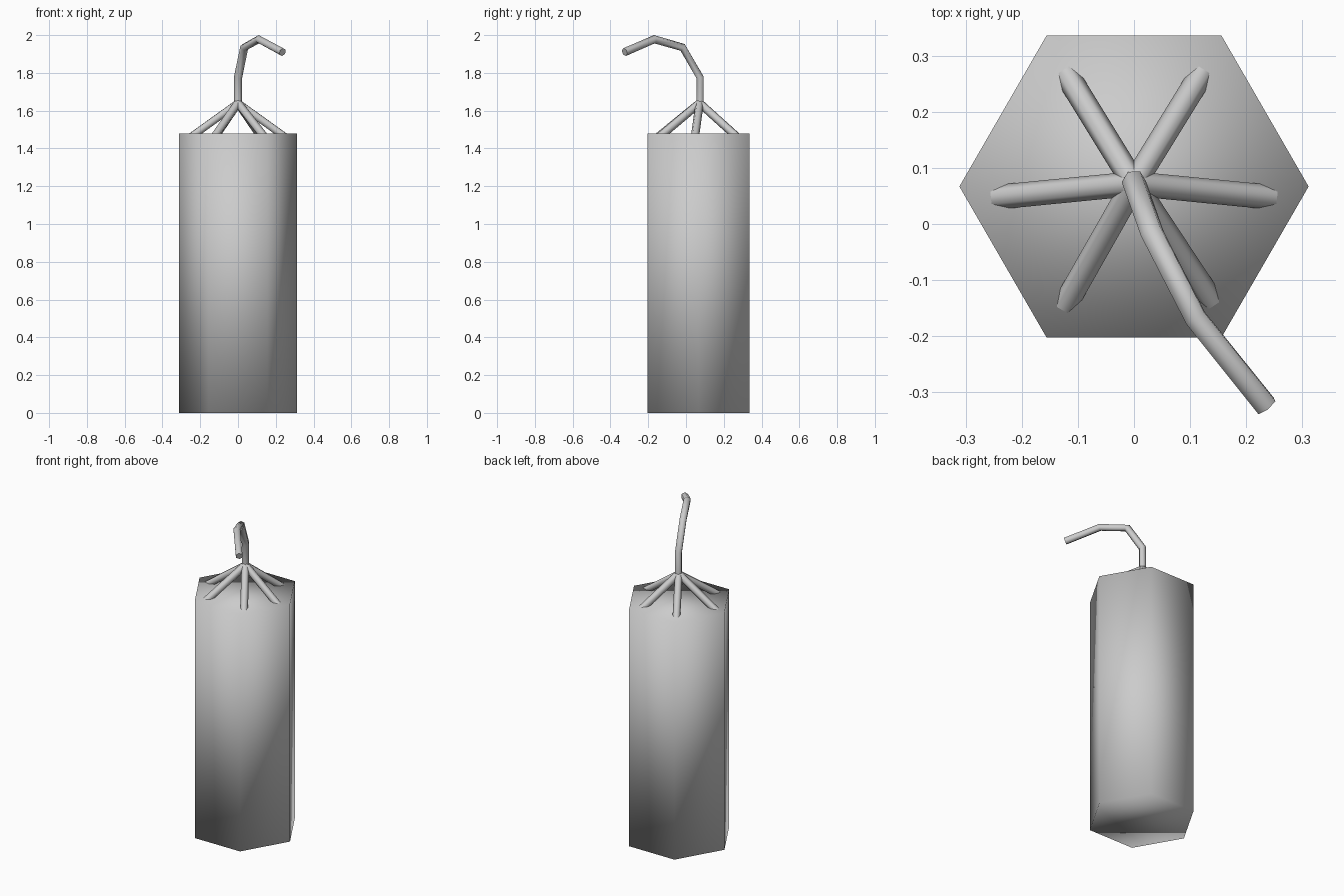
import bpy, math
from mathutils import Vector

if "Cube" in bpy.data.objects:
    bpy.data.objects.remove(bpy.data.objects["Cube"])

CY = 0.067      # body axis offset in y
TOP = 1.48      # top of the body


def tube(name, points, radius):
    """Six-sided tube swept along a few points, turned into a mesh."""
    cu = bpy.data.curves.new(name, 'CURVE')
    cu.dimensions = '3D'
    cu.bevel_depth = radius
    cu.bevel_resolution = 1
    cu.use_fill_caps = True
    sp = cu.splines.new('POLY')
    sp.points.add(len(points) - 1)
    for p, co in zip(sp.points, points):
        p.co = (*co, 1)
    ob = bpy.data.objects.new(name, cu)
    bpy.context.collection.objects.link(ob)
    bpy.ops.object.select_all(action='DESELECT')
    ob.select_set(True)
    bpy.context.view_layer.objects.active = ob
    bpy.ops.object.convert(target='MESH')
    return bpy.context.object


# hexagonal body, fully smooth shaded
bpy.ops.mesh.primitive_cylinder_add(vertices=6, radius=0.312, depth=TOP,
                                    location=(0, CY, TOP / 2),
                                    rotation=(0, 0, math.radians(30)))
body = bpy.context.object
body.name = "body"
bpy.ops.object.shade_smooth()

# six struts spreading from the apex into the top face
apex = Vector((0, CY + 0.005, 1.64))
feet = [(0.223, 0.05), (0.109, 0.249), (-0.109, 0.249),
        (-0.223, 0.05), (-0.112, -0.125), (0.125, -0.118)]
for i, (x, y) in enumerate(feet):
    foot = Vector((x, y, TOP))
    end = apex + (foot - apex) * 1.2
    tube(f"strut_{i + 1}", [apex, end], 0.022)

# bent wick
tube("wick", [(0, 0.075, 1.61), (0, 0.075, 1.775), (0.033, -0.018, 1.935),
              (0.11, -0.168, 1.978), (0.236, -0.325, 1.91)], 0.022)
